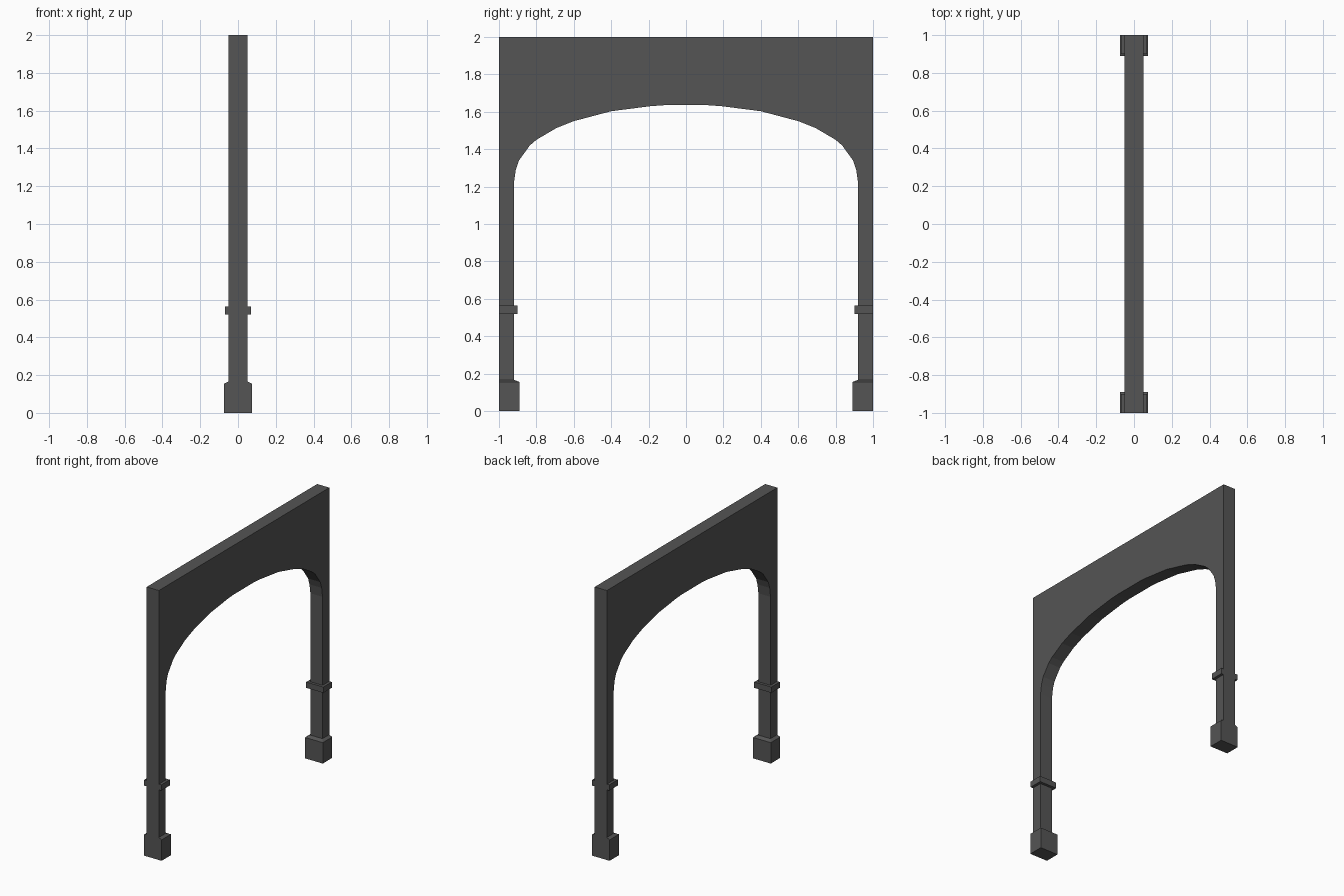
import bpy, bmesh

if "Cube" in bpy.data.objects:
    bpy.data.objects.remove(bpy.data.objects["Cube"])

HALF = 0.05      # half thickness of the wall
INNER = 0.92     # inner face of the posts

mat = bpy.data.materials.new("dark_grey")
mat.diffuse_color = (0.09, 0.09, 0.09, 1)
mat.use_nodes = True
mat.node_tree.nodes["Principled BSDF"].inputs["Base Color"].default_value = mat.diffuse_color


def make_object(name, bm):
    bmesh.ops.recalc_face_normals(bm, faces=bm.faces)
    mesh = bpy.data.meshes.new(name)
    bm.to_mesh(mesh)
    bm.free()
    mesh.materials.append(mat)
    obj = bpy.data.objects.new(name, mesh)
    bpy.context.collection.objects.link(obj)
    return obj


def loft(name, sections, side):
    """Stack of rectangles (z, half_x, inner_y), flush with the outer face."""
    bm = bmesh.new()
    rings = []
    for z, hx, y in sections:
        corners = [(-hx, 1), (hx, 1), (hx, y), (-hx, y)]
        rings.append([bm.verts.new((cx, side * cy, z)) for cx, cy in corners])
    for a, b in zip(rings, rings[1:]):
        for i in range(4):
            j = (i + 1) % 4
            bm.faces.new((a[i], a[j], b[j], b[i]))
    bm.faces.new(rings[0])
    bm.faces.new(rings[-1])
    return make_object(name, bm)


# Arched wall with both posts: one outline, extruded through its thickness
half_arch = [(INNER, 0.16), (INNER, 1.22), (0.91, 1.29), (0.893, 1.34),
             (0.835, 1.42), (0.80, 1.45), (0.695, 1.512), (0.60, 1.55),
             (0.40, 1.603), (0.19, 1.63), (0.12, 1.635)]
outline = [(1, 0.16)] + half_arch
outline += [(-y, z) for y, z in reversed(half_arch)]
outline += [(-1, 0.16), (-1, 2), (1, 2)]
bm = bmesh.new()
face = bm.faces.new([bm.verts.new((-HALF, y, z)) for y, z in outline])
ext = bmesh.ops.extrude_face_region(bm, geom=[face])
moved = [v for v in ext["geom"] if isinstance(v, bmesh.types.BMVert)]
bmesh.ops.translate(bm, verts=moved, vec=(2 * HALF, 0, 0))
make_object("arch_wall", bm)

# Chamfered plinths and narrow collars on both posts
for label, side in (("front", -1), ("back", 1)):
    loft(label + "_plinth", [(0, 0.073, 0.89), (0.155, 0.073, 0.89),
                             (0.167, HALF, INNER)], side)
    loft(label + "_collar", [(0.52, 0.07, 0.90), (0.563, 0.07, 0.90)], side)
